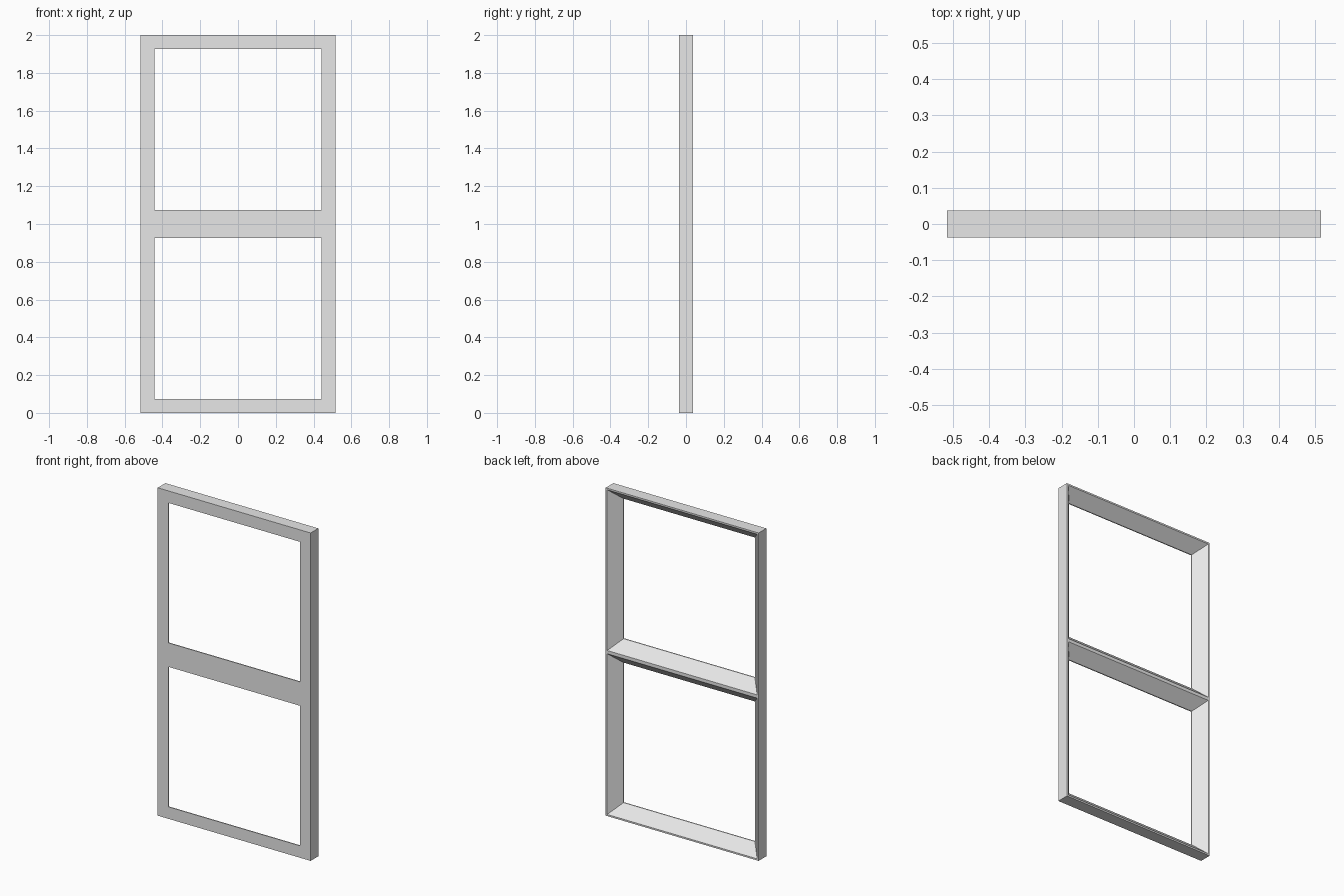
import bpy
import bmesh
import math

cube = bpy.data.objects.get("Cube")
if cube:
    bpy.data.objects.remove(cube, do_unlink=True)

HALF_W, PANE_H, HALF_D = 0.516, 1.0, 0.037
FACE = 0.073   # visible width of the front face
RIM = 0.01     # thin rim left at the back
LIP = 0.006    # straight lip behind the front face

grey = bpy.data.materials.new("light_grey")
grey.use_nodes = True
colour = (0.8, 0.8, 0.8, 1.0)
grey.diffuse_color = colour
grey.node_tree.nodes["Principled BSDF"].inputs["Base Color"].default_value = colour


def rectangle(bm, inset, y, base):
    """Rectangular loop of one pane, inset from its outer edge."""
    x, low, high = HALF_W - inset, base + inset, base + PANE_H - inset
    return [bm.verts.new((px, y, pz))
            for px, pz in ((-x, low), (x, low), (x, high), (-x, high))]


def add_pane(bm, base):
    """Closed ring: front face, lip, splayed reveal, back rim, outer edge."""
    section = ((0, -HALF_D), (FACE, -HALF_D), (FACE, LIP - HALF_D),
               (RIM, HALF_D), (0, HALF_D))
    loops = [rectangle(bm, inset, y, base) for inset, y in section]
    for a, b in zip(loops, loops[1:] + loops[:1]):
        for i in range(4):
            j = (i + 1) % 4
            bm.faces.new((a[i], a[j], b[j], b[i]))


# Two stacked panes share the middle rail
bm = bmesh.new()
for base in (0, PANE_H):
    add_pane(bm, base)

# Remove the hidden faces between the panes and weld the rail
hidden = [f for f in bm.faces
          if all(abs(v.co.z - PANE_H) < 1e-5 for v in f.verts)]
bmesh.ops.delete(bm, geom=hidden, context='FACES_ONLY')
bmesh.ops.remove_doubles(bm, verts=bm.verts, dist=1e-5)
bmesh.ops.recalc_face_normals(bm, faces=bm.faces)

mesh = bpy.data.meshes.new("window_frame")
bm.to_mesh(mesh)
bm.free()
mesh.materials.append(grey)
frame = bpy.data.objects.new("window_frame", mesh)
bpy.context.collection.objects.link(frame)
